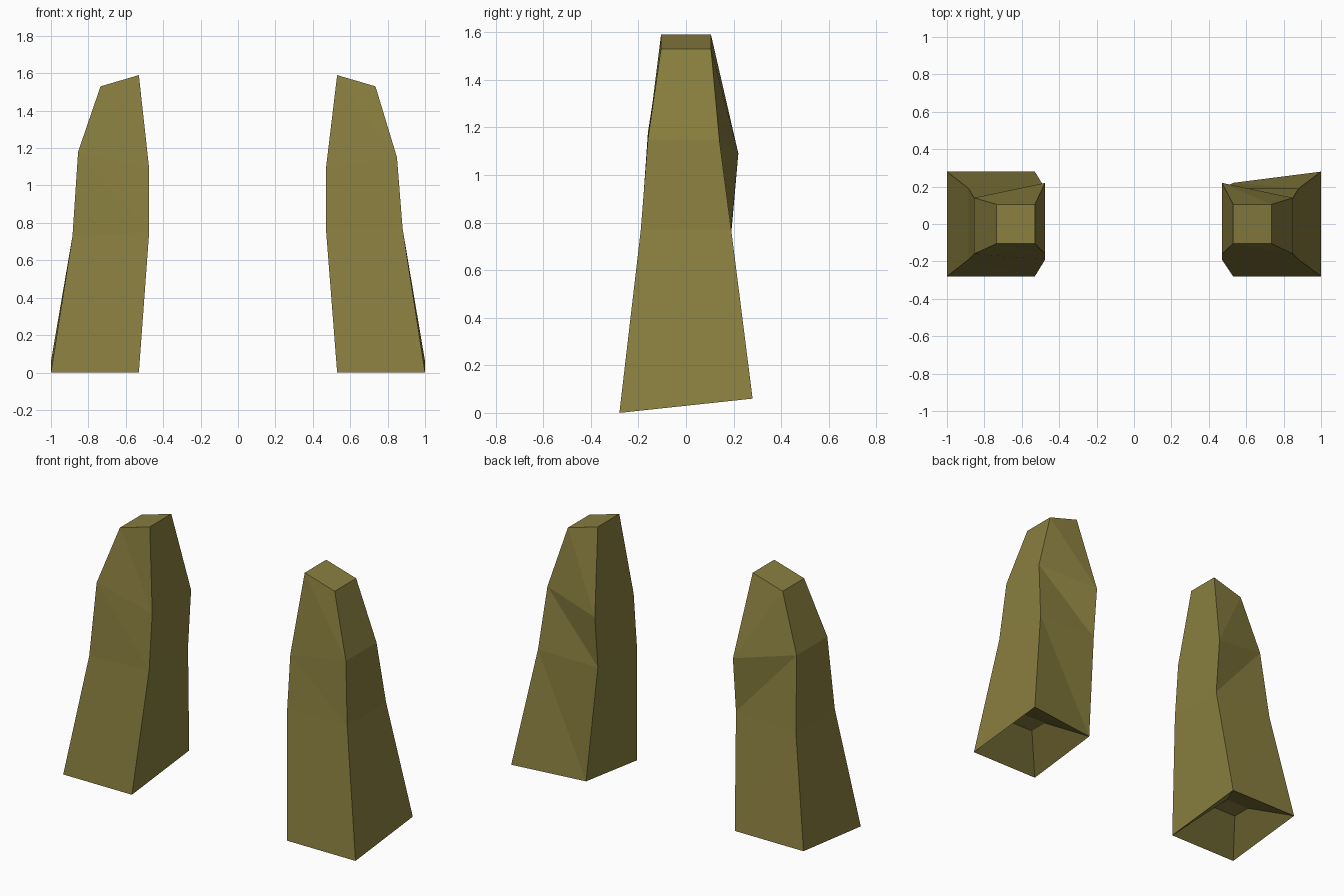
import bpy, bmesh

if "Cube" in bpy.data.objects:
    bpy.data.objects.remove(bpy.data.objects["Cube"])

# Olive stone colour
stone = bpy.data.materials.new("olive_stone")
stone.diffuse_color = (0.25, 0.21, 0.05, 1)
stone.use_nodes = True
stone.node_tree.nodes["Principled BSDF"].inputs["Base Color"].default_value = stone.diffuse_color


def make_pillar(name, side, levels, pit_x):
    """Four-sided tapering pillar; each level lists
    outer x, outer z, inner x, inner z, front y, inner back y, outer back y, back lift."""
    bm = bmesh.new()
    rings = []
    for ox, oz, ix, iz, yf, yib, yob, lift in levels:
        coords = [(ox, yf, oz), (ix, yf, iz), (ix, yib, iz + lift), (ox, yob, oz + lift)]
        rings.append([bm.verts.new((side * x, y, z)) for x, y, z in coords])

    # Walls: front and back are split into triangles along their creases
    for low, high in zip(rings, rings[1:]):
        of, inf, ib, ob = low
        tof, tinf, tib, tob = high
        if side < 0:
            bm.faces.new((of, inf, tof))
            bm.faces.new((inf, tinf, tof))
        else:
            bm.faces.new((of, inf, tinf))
            bm.faces.new((of, tinf, tof))
        bm.faces.new((ib, ob, tob))
        bm.faces.new((ib, tob, tib))
        bm.faces.new((inf, ib, tib, tinf))
        bm.faces.new((ob, of, tof, tob))
    bm.faces.new(rings[-1])

    # Tapered hollow in the underside
    pit = [bm.verts.new((side * (pit_x + dx), -0.02 + dy, 0.16))
           for dx, dy in ((0.08, -0.06), (-0.08, -0.06), (-0.08, 0.06), (0.08, 0.06))]
    base = rings[0]
    for i in range(4):
        j = (i + 1) % 4
        bm.faces.new((base[i], base[j], pit[j], pit[i]))
    bm.faces.new(pit)

    bmesh.ops.recalc_face_normals(bm, faces=bm.faces[:])
    mesh = bpy.data.meshes.new(name)
    bm.to_mesh(mesh)
    bm.free()
    mesh.materials.append(stone)
    obj = bpy.data.objects.new(name, mesh)
    bpy.context.collection.objects.link(obj)


# Slanted crown shared by both pillars
crown = (0.735, 1.53, 0.53, 1.59, -0.105, 0.105, 0.105, 0)

make_pillar("left_pillar", -1, [
    (1.0, 0, 0.53, 0, -0.28, 0.28, 0.28, 0.06),
    (0.885, 0.73, 0.475, 0.75, -0.19, 0.19, 0.19, 0),
    (0.855, 1.18, 0.475, 1.09, -0.16, 0.22, 0.14, 0),
    crown], 0.765)

make_pillar("right_pillar", 1, [
    (1.0, 0, 0.53, 0, -0.28, 0.22, 0.28, 0.06),
    (0.88, 0.77, 0.47, 0.77, -0.19, 0.19, 0.19, 0),
    (0.85, 1.15, 0.47, 1.09, -0.16, 0.22, 0.14, 0),
    crown], 0.80)
